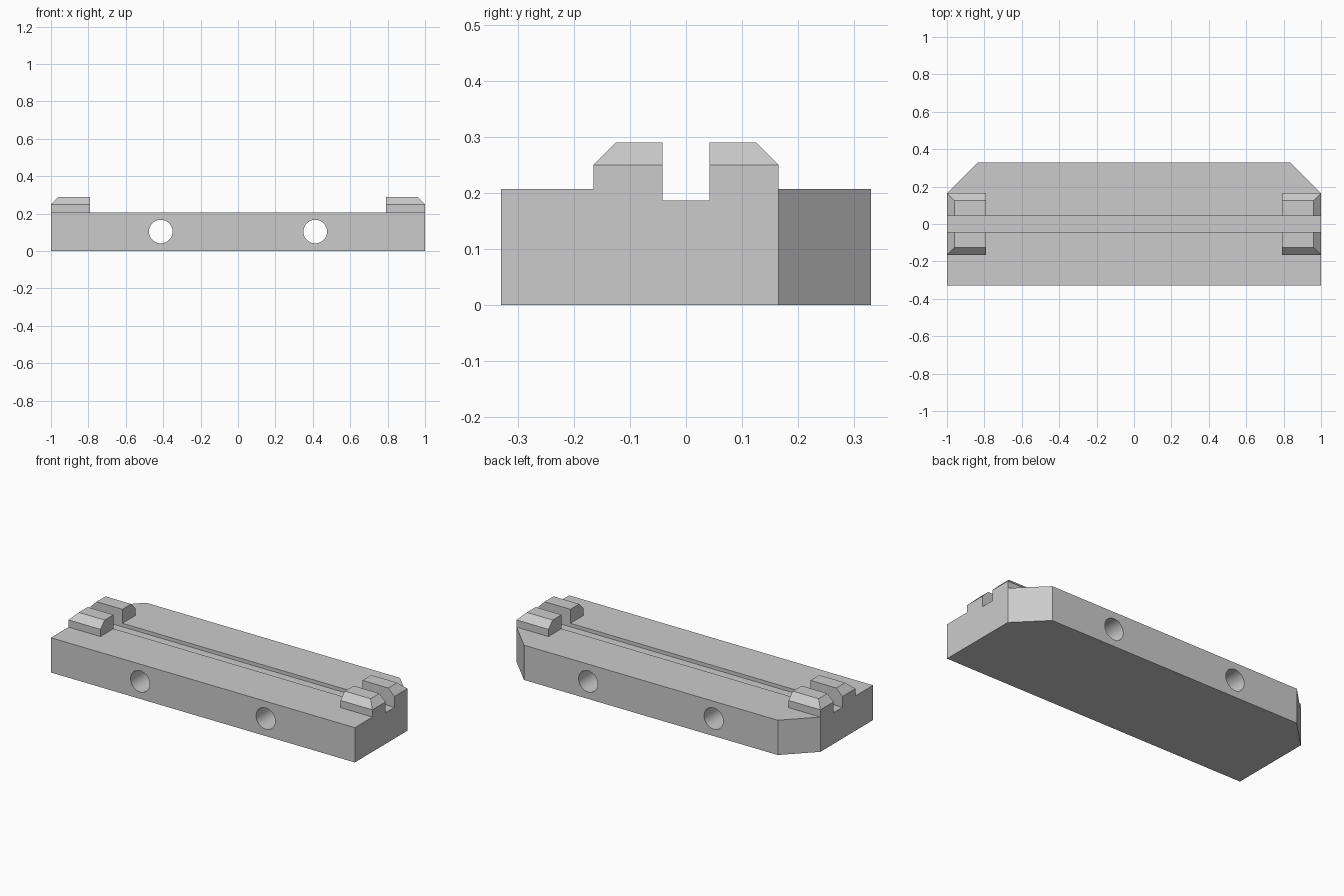
import bpy
import bmesh
from math import radians, pi
from mathutils import Matrix

old = bpy.data.objects.get("Cube")
if old:
    bpy.data.objects.remove(old, do_unlink=True)

BASE_H, GROOVE_Z, GROOVE_Y = 0.207, 0.186, 0.042
HALF_Y, STEP_Y = 0.33, 0.165
LUG_IN, LUG_MID, LUG_TOP, BEVEL = 0.79, 0.25, 0.29, 0.04

grey = bpy.data.materials.new("light_grey")
grey.use_nodes = True
colour = (0.6, 0.6, 0.6, 1)
grey.diffuse_color = colour
grey.node_tree.nodes["Principled BSDF"].inputs["Base Color"].default_value = colour


def finish(name, bm):
    bmesh.ops.recalc_face_normals(bm, faces=bm.faces)
    mesh = bpy.data.meshes.new(name)
    bm.to_mesh(mesh)
    bm.free()
    mesh.materials.append(grey)
    obj = bpy.data.objects.new(name, mesh)
    bpy.context.collection.objects.link(obj)
    return obj


def prism(name, outline, z0, z1):
    bm = bmesh.new()
    face = bm.faces.new([bm.verts.new((x, y, z0)) for x, y in outline])
    top = bmesh.ops.extrude_face_region(bm, geom=[face])["geom"]
    bmesh.ops.translate(bm, vec=(0, 0, z1 - z0),
                        verts=[v for v in top if isinstance(v, bmesh.types.BMVert)])
    return finish(name, bm)


def cut(target, cutter):
    bpy.context.view_layer.objects.active = target
    mod = target.modifiers.new("cut", "BOOLEAN")
    mod.operation, mod.solver, mod.object = "DIFFERENCE", "EXACT", cutter
    bpy.ops.object.modifier_apply(modifier=mod.name)
    bpy.data.objects.remove(cutter, do_unlink=True)


# Base block with the two back corners cut off
corner = 1 - (HALF_Y - STEP_Y)
base = prism("base_block", [(-1, -HALF_Y), (1, -HALF_Y), (1, STEP_Y),
                            (corner, HALF_Y), (-corner, HALF_Y), (-1, STEP_Y)], 0, BASE_H)

# Long shallow groove along the top
g = GROOVE_Y
cut(base, prism("groove_cutter", [(-2, -g), (2, -g), (2, g), (-2, g)], GROOVE_Z, 1))

# Two round holes from front to back
for x in (-0.413, 0.413):
    bm = bmesh.new()
    bmesh.ops.create_cone(bm, cap_ends=True, segments=48, radius1=0.063, radius2=0.063, depth=1,
                          matrix=Matrix.Translation((x, 0, 0.104)) @ Matrix.Rotation(pi / 2, 4, "X"))
    cut(base, finish("hole_cutter", bm))

bpy.ops.object.select_all(action="DESELECT")
base.select_set(True)
bpy.context.view_layer.objects.active = base
bpy.ops.object.shade_smooth_by_angle(angle=radians(30))


# Four guide lugs, sloped on their outer side and outer end
def lug(name, sx, sy):
    bm = bmesh.new()
    rings = []
    for z, inset in ((BASE_H, 0), (LUG_MID, 0), (LUG_TOP, BEVEL)):
        x, y = 1 - inset, STEP_Y - inset
        rings.append([bm.verts.new((sx * a, sy * b, z)) for a, b in
                      ((LUG_IN, GROOVE_Y), (x, GROOVE_Y), (x, y), (LUG_IN, y))])
    for low, high in zip(rings, rings[1:]):
        for i in range(4):
            j = (i + 1) % 4
            bm.faces.new((low[i], low[j], high[j], high[i]))
    bm.faces.new(rings[0])
    bm.faces.new(rings[-1])
    finish(name, bm)


for side, sx in (("left", 1), ("right", -1)):
    for end, sy in (("front", -1), ("back", 1)):
        lug(f"{end}_{side}_lug", sx, sy)
